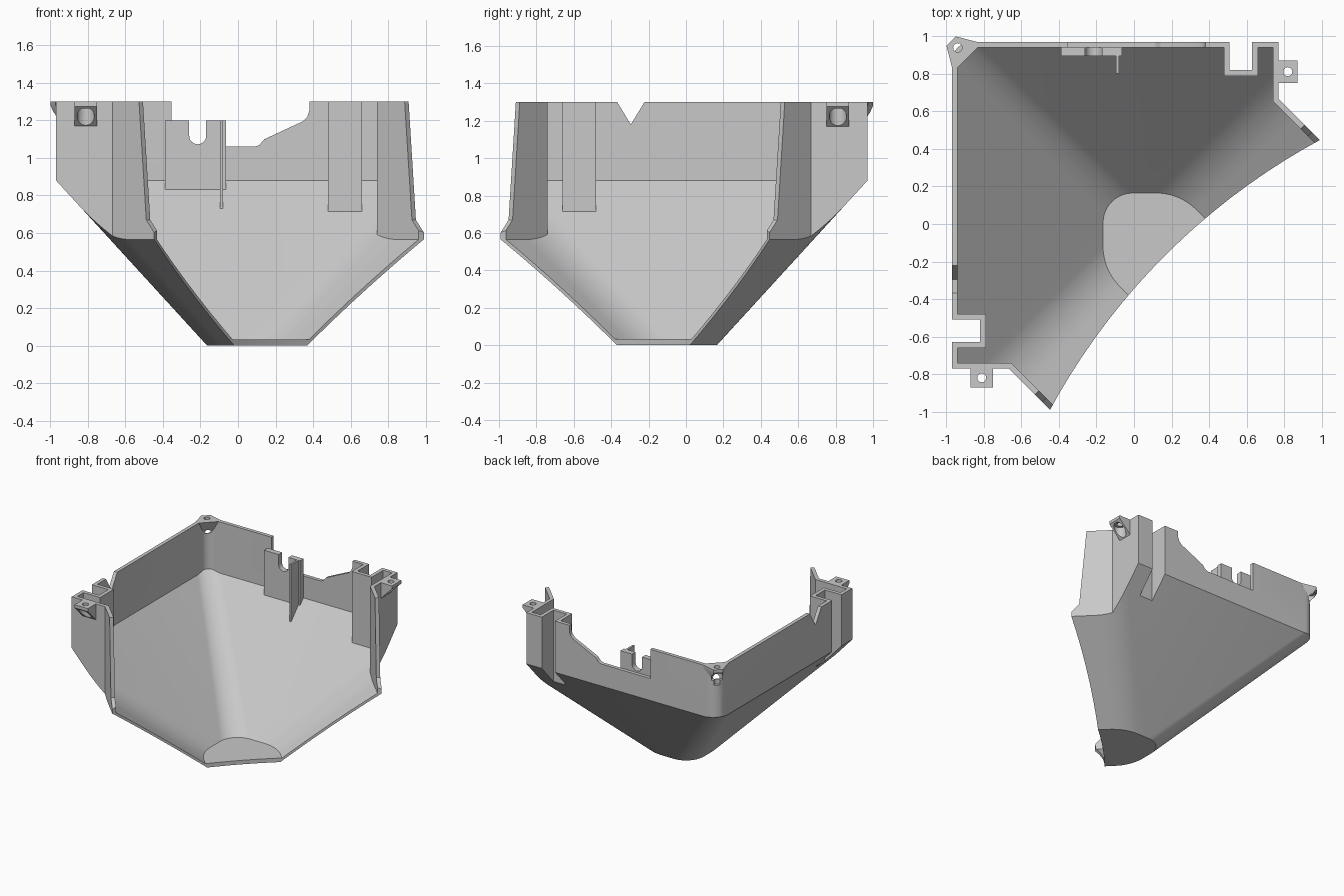
import bpy, bmesh, math
from mathutils import Vector

if "Cube" in bpy.data.objects:
    bpy.data.objects.remove(bpy.data.objects["Cube"])

R2 = math.sqrt(2)
grey = bpy.data.materials.new("light_grey")
grey.diffuse_color = (0.58, 0.58, 0.58, 1)
grey.use_nodes = True
grey.node_tree.nodes["Principled BSDF"].inputs["Base Color"].default_value = grey.diffuse_color


def flip(p):
    """Mirror across the diagonal symmetry plane."""
    return Vector((-p[1], -p[0], *p[2:]))


def finish(name, bm):
    bmesh.ops.recalc_face_normals(bm, faces=bm.faces)
    me = bpy.data.meshes.new(name)
    bm.to_mesh(me)
    bm.free()
    me.materials.append(grey)
    ob = bpy.data.objects.new(name, me)
    bpy.context.collection.objects.link(ob)
    return ob


def loft(name, rings):
    """Closed solid through rings of 3D points."""
    bm = bmesh.new()
    vs = [[bm.verts.new(p) for p in r] for r in rings]
    n = len(vs[0])
    for a, b in zip(vs, vs[1:]):
        for i in range(n):
            j = (i + 1) % n
            bm.faces.new((a[i], a[j], b[j], b[i]))
    bm.faces.new(vs[0])
    bm.faces.new(vs[-1])
    return finish(name, bm)


def prism(name, pts, z0, z1):
    return loft(name, [[(p[0], p[1], z) for p in pts] for z in (z0, z1)])


def prism_y(name, pts, y0, y1):
    return loft(name, [[(x, y, z) for x, z in pts] for y in (y0, y1)])


def drum(c, r, z0, z1, n=24):
    return prism("cutter", [(c[0] + r * math.cos(i * math.tau / n),
                             c[1] + r * math.sin(i * math.tau / n)) for i in range(n)], z0, z1)


def boolean(ob, tool, op='DIFFERENCE', keep=False):
    m = ob.modifiers.new("cut", 'BOOLEAN')
    m.operation, m.solver, m.object = op, 'EXACT', tool
    bpy.context.view_layer.objects.active = ob
    bpy.ops.object.modifier_apply(modifier=m.name)
    if not keep:
        bpy.data.objects.remove(tool)


def fillet(p, a, b, r, n=10):
    """Arc replacing corner p between neighbours a and b."""
    p, a, b = Vector(p), Vector(a), Vector(b)
    da, db = (a - p).normalized(), (b - p).normalized()
    h = da.angle(db) / 2
    c = p + (da + db).normalized() * (r / math.sin(h))
    t = r / math.tan(h)
    s, e = p + da * t - c, p + db * t - c
    turn = math.atan2(s.x * e.y - s.y * e.x, s.dot(e))
    a0 = math.atan2(s.y, s.x)
    return [c + r * Vector((math.cos(a0 + turn * i / n), math.sin(a0 + turn * i / n)))
            for i in range(n + 1)]


def offset(pts, d):
    """Inset a clockwise outline by d."""
    out, n = [], len(pts)
    for i in range(n):
        p = Vector(pts[i])
        e0 = (p - Vector(pts[i - 1])).normalized()
        e1 = (Vector(pts[(i + 1) % n]) - p).normalized()
        n0, n1 = Vector((e0.y, -e0.x)), Vector((e1.y, -e1.x))
        out.append(p + (n0 + n1) * (d / (1 + n0.dot(n1))))
    return out


def funnel(name, z0, inset):
    """Sloped lower volume with rounded corners, open towards the cut side."""
    rings = []
    for z in (z0, 1.4):
        b = 0.165 + z * 0.915 - inset
        d = 0.276 + z * 1.31 - inset
        far = Vector(((d + 4) / R2, (d - 4) / R2))
        a, c = Vector((R2 * d - b, b)), Vector((-b, b))
        side = fillet(a, c, far, 0.3 + 0.1 * z)
        rings.append([Vector((*q, z)) for q in
                      [flip(far)] + [flip(q) for q in reversed(side)]
                      + fillet(c, flip(a), a, 0.16 - 0.04 * z) + side + [far]])
    return loft(name, rings)


# Wall outline, clockwise, with the slot pocket on each side
half = [(.51, .97), (.51, .82), (.63, .82), (.63, .97), (.77, .97), (.77, .668), (1.8, -.362)]
corner = fillet((-.97, .97), (-.97, 0), (0, .97), 0.1, 8)
outline = [flip(p) for p in reversed(half)] + corner + [Vector(p) for p in half]

# Shell: outer volume minus inner volume
shell = prism("shell", outline, -0.2, 1.3)
boolean(shell, funnel("cutter", 0, 0), 'INTERSECT')
solid = shell.copy()
solid.data = shell.data.copy()
bpy.context.collection.objects.link(solid)
inner = prism("cutter", offset(outline, 0.03), -0.2, 1.38)
boolean(inner, funnel("cutter", 0.033, 0.03), 'INTERSECT')
boolean(shell, inner)

# Large curved cut on the open side
k = 0.236 + 3.57
boolean(shell, drum((k / R2, -k / R2), 3.57, -0.5, 1.6, 192))

# Slanted ends of the diagonal walls
ends = [(.40, .585), (.325, .67), (.27, 1.3), (.262, 1.4), (2, 1.4), (2, .585)]
boolean(shell, loft("cutter", [[((u + t) / R2, (u - t) / R2, z) for t, z in ends] for u in (-3, 3)]))

# Stepped cutout in the back wall
step = [(-.355, 1.4), (-.355, 1.06), (.09, 1.06), (.115, 1.07), (.14, 1.1), (.345, 1.195),
        (.37, 1.22), (.38, 1.25), (.38, 1.4)]
boolean(shell, prism_y("cutter", step, .93, 1.1))

# V notch in the left wall
vee = [(-.38, 1.32), (-.295, 1.18), (-.21, 1.32)]
boolean(shell, loft("cutter", [[(x, y, z) for y, z in vee] for x in (-1.1, -.9)]))

# Corner lug with screw hole
bm = bmesh.new()
lug_top = [(-1, .95), (-.95, 1), (-.84, .972), (-.972, .84)]
lug = [(*p, z) for p in lug_top for z in (1.3, 1.28)]
lug += [(-.83, .945, 1.3), (-.945, .83, 1.3), (-.9, .95, 1.17), (-.95, .9, 1.17)]
for p in lug:
    bm.verts.new(p)
bmesh.ops.convex_hull(bm, input=bm.verts)
bmesh.ops.dissolve_limit(bm, angle_limit=0.01, verts=bm.verts, edges=bm.edges)
corner_lug = finish("corner_lug", bm)
for part in (corner_lug, shell):
    boolean(part, drum((-.94, .94), .024, 1.15, 1.4))
    boolean(part, drum((-.94, .94), .043, 1.19, 1.265))

# Side lugs: wedge with hole and nut pocket
parts = [shell, corner_lug]
wedge = [(.745, 1.17), (.77, 1.17), (.872, 1.275), (.872, 1.3), (.745, 1.3)]
for name, f in (("right_lug", Vector), ("left_lug", flip)):
    ob = loft(name, [[f((x, y, z)) for x, z in wedge] for y in (.752, .872)])
    c = f((.82, .812))
    boolean(ob, drum(c, .024, 1.0, 1.4))
    boolean(ob, drum(c, .046, 1.0, 1.265))
    parts.append(ob)

# Cable bracket with U slot, standing on the slope
u = [(-.215 + .045 * math.cos(a), 1.118 + .045 * math.sin(a))
     for a in (-math.pi * i / 12 for i in range(13))]
plate = [(-.39, 1.2), (-.39, .82), (-.065, .82), (-.065, 1.2), (-.17, 1.2)] + u + [(-.26, 1.2)]
bracket = prism_y("cable_bracket", plate, .897, .942)
# Thin fin beside the bracket
fin = prism_y("fin", [(-.096, .5), (-.08, .5), (-.08, 1.2), (-.096, 1.2)], .803, .92)
for ob in (bracket, fin):
    boolean(ob, solid, 'INTERSECT', keep=True)
    parts.append(ob)
bpy.data.objects.remove(solid)

# Smooth rounded corners, crisp edges
bpy.ops.object.select_all(action='DESELECT')
for ob in parts:
    ob.select_set(True)
bpy.context.view_layer.objects.active = shell
bpy.ops.object.shade_smooth_by_angle(angle=math.radians(25))
